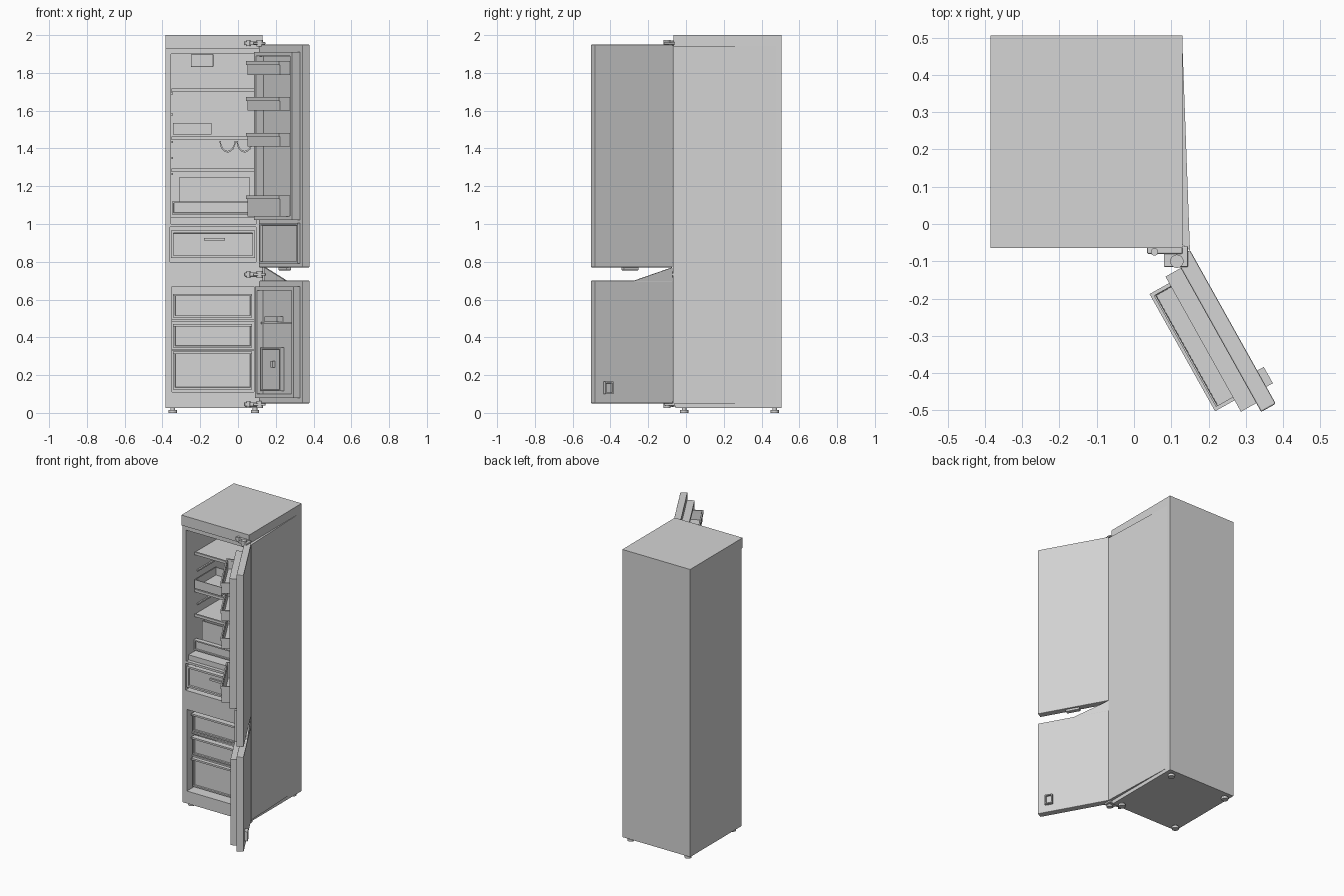
import bpy, bmesh, math
from mathutils import Vector, Matrix

if "Cube" in bpy.data.objects:
    bpy.data.objects.remove(bpy.data.objects["Cube"])

grey = bpy.data.materials.new("light_grey")
grey.diffuse_color = (0.66, 0.66, 0.66, 1)
grey.use_nodes = True
grey.node_tree.nodes["Principled BSDF"].inputs["Base Color"].default_value = grey.diffuse_color

# Doors live in a local frame: x along the door, -y towards its inner side
DOOR = Matrix.Translation((0.15, -0.07, 0)) @ Matrix.Rotation(math.radians(-60.8), 4, 'Z')
UP, FRONT = Vector((0, 0, 1)), Vector((0, -1, 0))


def finish(name, bm, mat=None):
    bmesh.ops.recalc_face_normals(bm, faces=bm.faces)
    me = bpy.data.meshes.new(name)
    bm.to_mesh(me)
    bm.free()
    ob = bpy.data.objects.new(name, me)
    bpy.context.collection.objects.link(ob)
    me.materials.append(grey)
    if mat:
        ob.matrix_world = mat
    return ob


def box(name, x, y, z, recess=None, mat=None, bevel=0):
    """Box from ranges; recess = (direction, rim width, depth) hollows one side."""
    bm = bmesh.new()
    bmesh.ops.create_cube(bm, size=1)
    for v in bm.verts:
        v.co = Vector([r[0] if c < 0 else r[1] for r, c in zip((x, y, z), v.co)])
    bm.normal_update()
    if recess:
        d, rim, depth = recess
        f = [f for f in bm.faces if f.normal.dot(d) > 0.9]
        bmesh.ops.inset_region(bm, faces=f, thickness=rim)
        bmesh.ops.inset_region(bm, faces=f, thickness=0.002, depth=-depth)
    ob = finish(name, bm, mat)
    if bevel:
        m = ob.modifiers.new("bevel", 'BEVEL')
        m.width, m.segments = bevel, 2
    return ob


def prism(name, pts, vec, mat=None):
    bm = bmesh.new()
    f = bm.faces.new([bm.verts.new(p) for p in pts])
    r = bmesh.ops.extrude_face_region(bm, geom=[f])
    bmesh.ops.translate(bm, vec=vec, verts=[g for g in r['geom'] if isinstance(g, bmesh.types.BMVert)])
    bm.faces.new([v for v in f.verts]) if not f.is_valid else None
    return finish(name, bm, mat)


def cyl(name, c, r, h):
    bm = bmesh.new()
    bmesh.ops.create_cone(bm, cap_ends=True, segments=16, radius1=r, radius2=r, depth=h,
                          matrix=Matrix.Translation(c))
    return finish(name, bm)


def tray(name, x, y, z, mat=None, t=0.008):
    return box(name, x, y, z, (UP, t, z[1] - z[0] - t), mat)


# Cabinet with three cavities
cabinet = box("cabinet", (-0.385, 0.13), (-0.055, 0.505), (0.025, 2.0))
cavities = [((-0.355, 0.095), (-0.2, 0.43), (1.0, 1.9)),
            ((-0.36, 0.095), (-0.2, 0.43), (0.8, 0.985)),
            ((-0.35, 0.085), (-0.2, 0.40), (0.11, 0.67))]
for i, c in enumerate(cavities):
    cut = box("cutter", *c)
    cut.hide_render = True
    m = cabinet.modifiers.new("cavity", 'BOOLEAN')
    m.operation, m.solver, m.object = 'DIFFERENCE', 'EXACT', cut
    bpy.context.view_layer.objects.active = cabinet
    bpy.ops.object.modifier_apply(modifier=m.name)
    bpy.data.objects.remove(cut)

# Flared right side skin, reaching the door hinge line
prism("side_skin", [(0.129, 0.505, 0.05), (0.129, -0.055, 0.05), (0.15, -0.07, 0.05)], (0, 0, 1.89))
box("top_trim", (-0.385, 0.13), (-0.065, -0.055), (1.93, 2.0))

# Feet
for x in (-0.345, 0.09):
    for y in (-0.01, 0.47):
        cyl("foot", (x, y, 0.008), 0.022, 0.016)
        cyl("foot_stem", (x, y, 0.02), 0.012, 0.02)

# Fridge shelves with front lips
for z in (1.71, 1.455, 1.285):
    box("glass_shelf", (-0.353, 0.093), (0.04, 0.43), (z - 0.006, z + 0.004))
    box("shelf_lip", (-0.353, 0.093), (0.03, 0.042), (z - 0.01, z + 0.008))
for x in ((-0.356, -0.345), (0.085, 0.096)):
    for z in (1.69, 1.58, 1.435, 1.35, 1.265):
        box("shelf_rail", x, (0.06, 0.42), (z - 0.005, z + 0.005))
box("lamp_housing", (-0.25, -0.13), (0.15, 0.3), (1.83, 1.9), bevel=0.006)

# Small tray on the middle shelf zone
tray("egg_tray", (-0.345, -0.14), (0.02, 0.25), (1.475, 1.535))

# Wire-style bottle rack under the shelf: two hanging cradles
for cx in (-0.055, 0.035):
    n = 8
    arc = [(cx + 0.043 * math.cos(math.pi * i / n), 0.04, 1.44 - 0.062 * math.sin(math.pi * i / n))
           for i in range(n + 1)]
    inner = [(cx + 0.036 * math.cos(math.pi * i / n), 0.04, 1.44 - 0.053 * math.sin(math.pi * i / n))
             for i in range(n, -1, -1)]
    prism("bottle_cradle", arc + inner, (0, 0.3, 0))

# Crisper under the lowest shelf, and the chiller drawer
tray("crisper_drawer", (-0.31, 0.06), (0.05, 0.41), (1.06, 1.25))
box("crisper_front", (-0.35, 0.09), (0.02, 0.05), (1.05, 1.12), (FRONT, 0.012, 0.008))
box("crisper_base_shelf", (-0.355, 0.095), (-0.03, 0.43), (1.0, 1.035))
tray("chiller_drawer", (-0.345, 0.08), (-0.02, 0.4), (0.83, 0.95))
box("chiller_front", (-0.355, 0.09), (-0.05, -0.02), (0.82, 0.965), (FRONT, 0.018, 0.012))
box("chiller_handle", (-0.18, -0.07), (-0.05, -0.038), (0.912, 0.926))

# Freezer drawers, each with a front panel and a shelf
for z0, z1 in ((0.505, 0.63), (0.345, 0.47), (0.125, 0.325)):
    tray("freezer_drawer", (-0.335, 0.065), (0.02, 0.38), (z0, z1 - 0.01))
    box("freezer_drawer_front", (-0.343, 0.075), (-0.005, 0.02), (z0, z1), (FRONT, 0.014, 0.01))
    box("freezer_drawer_grip", (-0.343, 0.075), (-0.02, 0.0), (z1 - 0.012, z1))
for z in (0.49, 0.333):
    box("freezer_shelf", (-0.352, 0.087), (0.0, 0.40), (z - 0.005, z + 0.005))

# Fridge door: slab, raised liner, lower panel
W = 0.472
box("fridge_door", (0, W), (-0.045, 0), (0.77, 1.95), mat=DOOR, bevel=0.004)
box("fridge_door_liner", (0.03, 0.445), (-0.092, -0.044), (1.02, 1.91), (FRONT, 0.03, 0.045), DOOR)
box("fridge_door_lower_panel", (0.03, 0.445), (-0.06, -0.044), (0.79, 1.005), (FRONT, 0.015, 0.012), DOOR)

# Door bins with a front rail
for z0, z1 in ((1.79, 1.85), (1.60, 1.66), (1.41, 1.47), (1.04, 1.14)):
    tray("door_bin", (0.055, 0.408), (-0.145, -0.05), (z0, z1), DOOR)
    box("door_bin_rail", (0.05, 0.41), (-0.152, -0.143), (z1 - 0.008, z1 + 0.012), mat=DOOR)
    for x in ((0.05, 0.06), (0.40, 0.41)):
        box("door_bin_side", x, (-0.152, -0.06), (z1 - 0.008, z1 + 0.012), mat=DOOR)

# Freezer door: slab, sloping upper corner, liner, inner details
box("freezer_door", (0, W), (-0.045, 0), (0.05, 0.70), mat=DOOR, bevel=0.004)
prism("freezer_door_corner", [(0, -0.012, 0.69), (0.23, -0.012, 0.69), (0.23, -0.012, 0.70), (0, -0.012, 0.77)],
      (0, 0.01, 0), DOOR)
box("freezer_door_liner", (0.03, 0.445), (-0.085, -0.044), (0.08, 0.67), (FRONT, 0.03, 0.035), DOOR)
box("freezer_door_pocket", (0.07, 0.28), (-0.075, -0.046), (0.115, 0.345), (FRONT, 0.01, 0.008), DOOR)
box("pocket_clip", (0.19, 0.215), (-0.082, -0.06), (0.24, 0.275), mat=DOOR)
box("freezer_door_ledge", (0.07, 0.40), (-0.07, -0.046), (0.47, 0.482), mat=DOOR)
box("freezer_door_holder", (0.13, 0.27), (-0.085, -0.046), (0.482, 0.51), (UP, 0.006, 0.02), DOOR)

# Small raised frame on the outside of the freezer door
box("door_badge_frame", (0.37, 0.42), (-0.004, 0.02), (0.10, 0.165),
    (Vector((0, 1, 0)), 0.01, 0.012), DOOR)

# Hinges: bracket on the cabinet, arm and pin into the door
for z in (1.957, 0.733, 0.045):
    box("hinge_bracket", (0.035, 0.13), (-0.08, -0.05), (z - 0.01, z + 0.01), bevel=0.003)
    box("hinge_arm", (0.08, 0.145), (-0.115, -0.06), (z - 0.006, z + 0.006), bevel=0.003)
    cyl("hinge_pin", (0.115, -0.1, z), 0.018, 0.036)
    cyl("hinge_bolt", (0.055, -0.075, z), 0.01, 0.03)

# Door stop under the fridge door
box("door_stop", (0.20, 0.29), (-0.04, -0.01), (0.755, 0.771), mat=DOOR, bevel=0.004)
